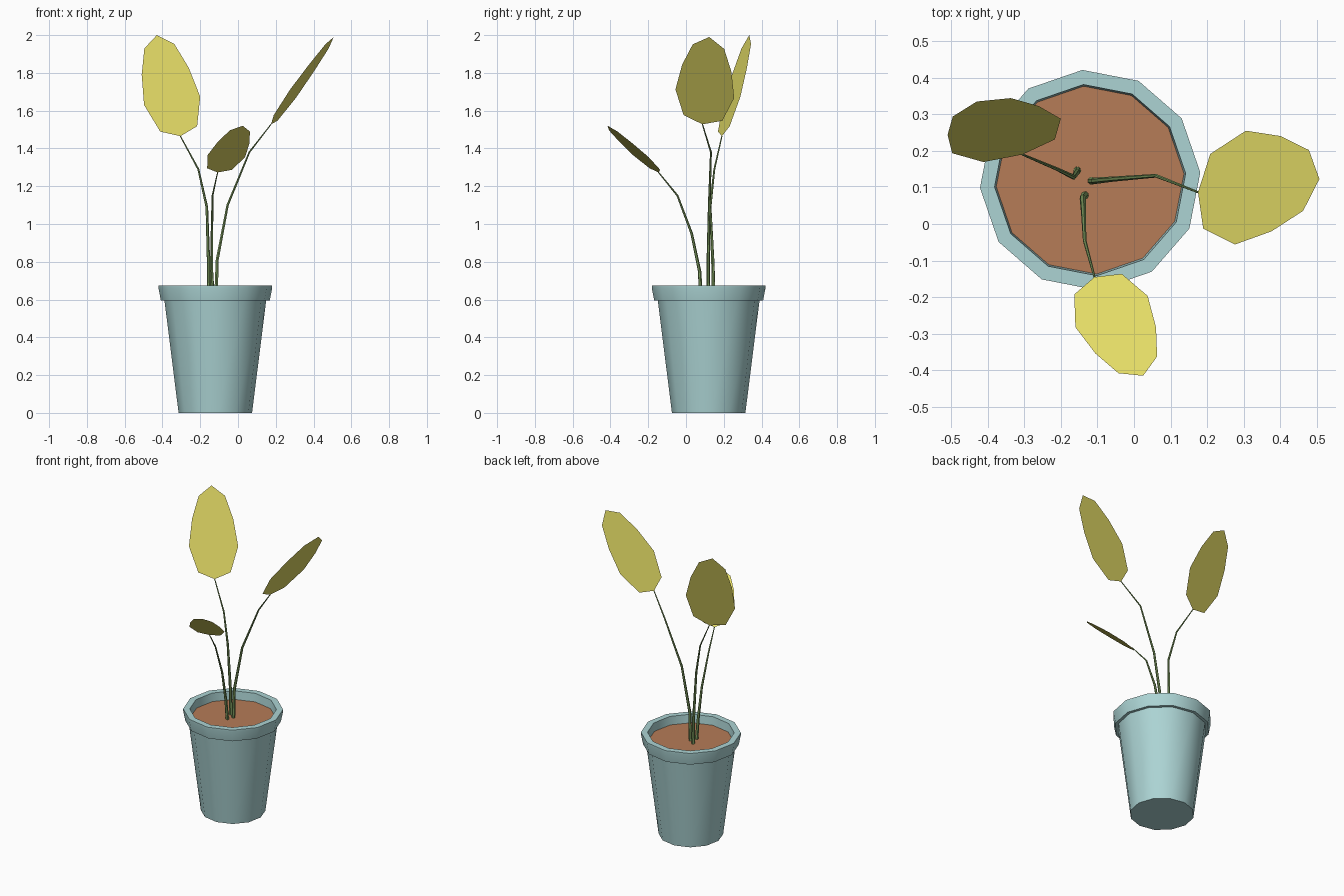
import bpy, bmesh, math
from mathutils import Vector

if "Cube" in bpy.data.objects:
    bpy.data.objects.remove(bpy.data.objects["Cube"])

CX, CY, SIDES = -0.12, 0.12, 12


def material(name, rgb):
    def lin(c):
        c /= 255
        return c / 12.92 if c < 0.04 else ((c + 0.055) / 1.055) ** 2.4
    m = bpy.data.materials.new(name)
    m.diffuse_color = (*[lin(c) for c in rgb], 1)
    m.use_nodes = True
    m.node_tree.nodes["Principled BSDF"].inputs["Base Color"].default_value = m.diffuse_color
    return m


POT = material("pale teal glaze", (172, 212, 212))
SOIL = material("brown soil", (182, 124, 87))
STEM = material("stem green", (122, 152, 92))
LEAF = material("leaf yellow", (228, 220, 102))


def add(name, mesh, mat, smooth=True):
    ob = bpy.data.objects.new(name, mesh)
    bpy.context.collection.objects.link(ob)
    mesh.materials.clear()
    mesh.materials.append(mat)
    if smooth:
        mesh.polygons.foreach_set("use_smooth", [True] * len(mesh.polygons))
        mesh.set_sharp_from_angle(angle=math.radians(35))
    return ob


def lathe(name, profile, mat, cap_first=True):
    """Turn an (r, z) profile around the pot axis, counter-clockwise."""
    bm = bmesh.new()
    rings = []
    for r, z in profile:
        ring = []
        for i in range(SIDES):
            a = math.radians(4) + math.tau * i / SIDES
            ring.append(bm.verts.new((CX + r * math.cos(a), CY + r * math.sin(a), z)))
        rings.append(ring)
    for a, b in zip(rings, rings[1:]):
        for i in range(SIDES):
            j = (i + 1) % SIDES
            bm.faces.new((a[i], a[j], b[j], b[i]))
    if cap_first:
        bm.faces.new(rings[0][::-1])
    else:
        bm.faces.new(rings[0])
    me = bpy.data.meshes.new(name)
    bm.to_mesh(me)
    bm.free()
    return add(name, me, mat)


# Pot: tapered body, overhanging rim, inner wall down to the soil
lathe("pot", [(0.195, 0), (0.27, 0.595), (0.289, 0.595), (0.302, 0.662),
              (0.302, 0.675), (0.262, 0.675), (0.257, 0.615)], POT)
lathe("soil", [(0.258, 0.62)], SOIL, cap_first=False)


def stem(name, points):
    cu = bpy.data.curves.new(name, "CURVE")
    cu.dimensions = "3D"
    cu.bevel_depth = 1
    cu.bevel_resolution = 1
    cu.use_fill_caps = True
    sp = cu.splines.new("POLY")
    sp.points.add(len(points) - 1)
    for i, (pt, co) in enumerate(zip(sp.points, points)):
        pt.co = (*co, 1)
        pt.radius = 0.011 - 0.008 * i / (len(points) - 1)
    tmp = bpy.data.objects.new(name + "_path", cu)
    bpy.context.collection.objects.link(tmp)
    bpy.context.view_layer.update()
    dg = bpy.context.evaluated_depsgraph_get()
    me = bpy.data.meshes.new_from_object(tmp.evaluated_get(dg))
    bpy.data.objects.remove(tmp)
    add(name, me, STEM)


# Half outline of a leaf: (along length, half width), relative to its length
HALF = [(0.072, 0.182), (0.35, 0.277), (0.643, 0.232), (0.89, 0.148)]


def leaf(name, base, tip, side):
    base, tip, side = Vector(base), Vector(tip), Vector(side)
    L = tip - base
    side = (side - L * (side.dot(L) / L.dot(L))).normalized() * L.length
    if L.cross(side).z < 0:
        side = -side
    # L x side is the upper side, so wind from L towards side
    outline = [(0, 0)] + [(t, -w) for t, w in HALF] + [(1, 0)] + [(t, w) for t, w in HALF[::-1]]
    verts = [base + L * t + side * w for t, w in outline]
    me = bpy.data.meshes.new(name)
    me.from_pydata(verts, [], [list(range(len(verts)))])
    if me.polygons[0].normal.z < 0:
        me.flip_normals()
    add(name, me, LEAF, smooth=False)


# Left, right and front stalks: stem path up to the leaf base, tip, leaf side direction
PLANTS = {
    "left": ([(-0.155, 0.147, 0.6), (-0.156, 0.142, 0.8), (-0.165, 0.128, 1.09),
              (-0.21, 0.15, 1.29), (-0.305, 0.19, 1.465)],
             (-0.43, 0.335, 2.0), (0.3, 0.097, 0.05)),
    "right": ([(-0.117, 0.118, 0.6), (-0.11, 0.118, 0.81), (-0.055, 0.123, 1.1),
               (0.06, 0.132, 1.38), (0.175, 0.087, 1.528)],
              (0.507, 0.123, 1.99), (0.03, 0.31, -0.045)),
    "front": ([(-0.133, 0.08, 0.6), (-0.14, 0.072, 0.75), (-0.138, 0.03, 0.95),
               (-0.135, -0.045, 1.15), (-0.108, -0.145, 1.273)],
              (0.025, -0.415, 1.52), (0.198, 0.095, -0.02)),
}
for key, (path, tip, side) in PLANTS.items():
    stem(key + "_stem", path)
    leaf(key + "_leaf", path[-1], tip, side)
